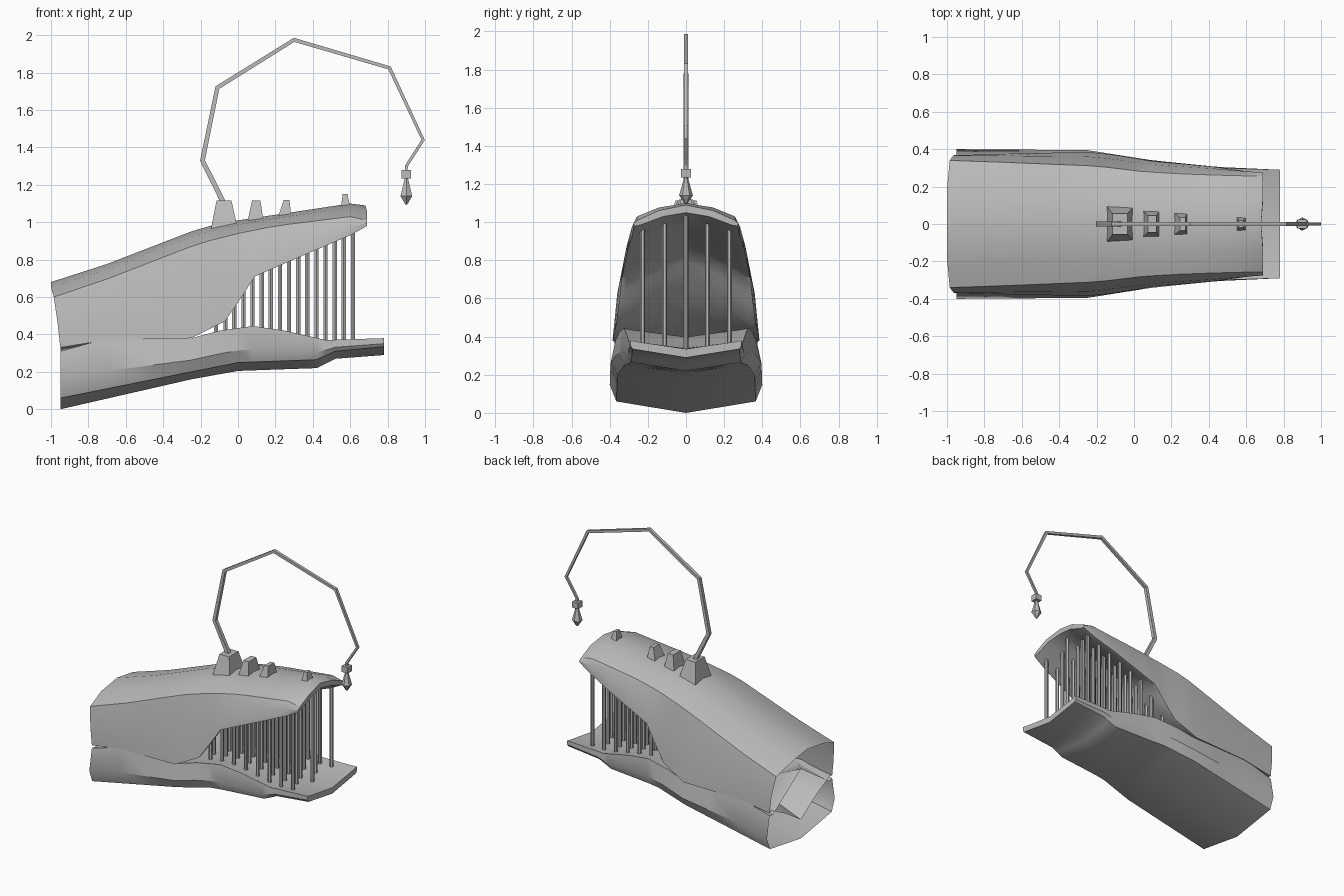
import bpy, bmesh
from math import radians
from mathutils import Vector

cube = bpy.data.objects.get("Cube")
if cube:
    bpy.data.objects.remove(cube)

grey = bpy.data.materials.new("plain_grey")
grey.use_nodes = True
COLOUR = (0.5, 0.5, 0.5, 1)
grey.diffuse_color = COLOUR
grey.node_tree.nodes["Principled BSDF"].inputs["Base Color"].default_value = COLOUR


def finish(name, bm, smooth=None):
    bmesh.ops.recalc_face_normals(bm, faces=bm.faces)
    mesh = bpy.data.meshes.new(name)
    bm.to_mesh(mesh)
    bm.free()
    mesh.materials.append(grey)
    ob = bpy.data.objects.new(name, mesh)
    bpy.context.collection.objects.link(ob)
    if smooth:
        bpy.ops.object.select_all(action='DESELECT')
        ob.select_set(True)
        bpy.context.view_layer.objects.active = ob
        bpy.ops.object.shade_smooth_by_angle(angle=radians(smooth))
    return ob


def at(table, x):
    """Linear interpolation in a list of (x, value) pairs."""
    if x <= table[0][0]:
        return table[0][1]
    for (a, u), (b, v) in zip(table, table[1:]):
        if x <= b:
            return u + (v - u) * (x - a) / (b - a)
    return table[-1][1]


def bridge(bm, rings):
    for a, b in zip(rings, rings[1:]):
        n = len(a)
        for i in range(n):
            j = (i + 1) % n
            bm.faces.new((a[i], a[j], b[j], b[i]))


def jaw(name, stations, half_section):
    """Loft mirrored half sections along x; back open, front closed."""
    bm = bmesh.new()
    rings = []
    for x in stations:
        half = half_section(x)
        pts = half + [(px, -y, z) for px, y, z in half[-2:0:-1]]
        rings.append([bm.verts.new(p) for p in pts])
    bridge(bm, rings)
    cap = bm.faces.new(rings[-1])
    bmesh.ops.triangulate(bm, faces=[cap])
    return finish(name, bm, 32)


# Upper jaw: ridge, shoulder, cheek, lip and palate lines
ridge_z = [(-.95, .68), (-.2, .97), (0, 1.01), (.6, 1.1), (.69, 1.09)]
shoulder_y = [(-.95, .34), (-.2, .31), (.05, .28), (.3, .265), (.69, .255)]
shoulder_z = [(-.95, .6), (-.2, .89), (0, .94), (.2, .98), (.6, 1.03), (.69, 1.01)]
lip_y = [(-.95, .37), (-.25, .385), (-.1, .37), (.1, .335), (.4, .31), (.69, .27)]
lip_z = [(-.95, .33), (-.7, .37), (-.25, .38), (-.07, .47), (0, .57),
         (.09, .71), (.25, .78), (.6, .93), (.69, .98)]
palate_z = [(-.95, .14), (-.3, .4), (-.1, .64), (.1, .86), (.4, .98), (.69, 1.05)]


def upper_section(x):
    sy, sz, rz = at(shoulder_y, x), at(shoulder_z, x), at(ridge_z, x)
    ly, lz = at(lip_y, x), at(lip_z, x)
    back = .05 if x < -.9 else 0
    front = .01 if x > .65 else 0
    return [(x - back - front, 0, rz),
            (x - back, sy * .55, (rz + sz) / 2 + .012),
            (x - back * .7, sy, sz),
            (x - back * .3, (sy + ly) / 2 + .012, (sz + lz) / 2),
            (x, ly, lz),
            (x, ly - .03, lz + .005),
            (x, (ly - .03) * .5, (lz + at(palate_z, x)) / 2 + .015),
            (x - front, 0, at(palate_z, x))]


jaw("upper_jaw", [-.95, -.7, -.45, -.25, -.15, -.07, 0, .04, .09, .16, .25, .42, .6, .69],
    upper_section)

# Lower jaw: keel, bottom corner, rim and mouth floor lines
keel_z = [(-.95, 0), (-.25, .16), (0, .205), (.42, .22), (.52, .27), (.78, .29)]
corner_y = [(-.95, .365), (-.25, .36), (.1, .31), (.45, .285), (.78, .28)]
corner_z = [(-.95, .06), (-.25, .2), (0, .25), (.42, .265), (.52, .31), (.78, .335)]
bulge_y = [(-.95, .4), (-.25, .395), (.1, .34), (.45, .305), (.78, .29)]
rim_y = [(-.95, .37), (-.25, .37), (.1, .325), (.45, .3), (.78, .29)]
rim_z = [(-.95, .31), (-.7, .38), (-.25, .38), (-.1, .42), (.08, .445),
         (.25, .42), (.47, .37), (.78, .38)]
floor_z = [(-.95, .52), (-.6, .36), (-.3, .36), (.1, .4), (.45, .34), (.78, .335)]


def lower_section(x):
    cz, rz, ry = at(corner_z, x), at(rim_z, x), at(rim_y, x)
    return [(x, 0, at(keel_z, x)),
            (x, at(corner_y, x), cz),
            (x, at(bulge_y, x), cz + (rz - cz) * .35),
            (x, ry, rz),
            (x, ry - .04, rz - .008),
            (x, 0, at(floor_z, x))]


jaw("lower_jaw", [-.95, -.7, -.45, -.25, -.1, 0, .08, .16, .25, .35, .42, .47, .52, .65, .78],
    lower_section)


# Bars standing between the jaws, in five rows
def bar_row(name, y, first, count):
    bm = bmesh.new()
    for k in range(count):
        x = first - .0975 * k
        side = abs(y) / (at(lip_y, x) - .03)
        bottom = at(floor_z, x) + side * (at(rim_z, x) - at(floor_z, x)) - .02
        top = at(palate_z, x) + side * (at(lip_z, x) - at(palate_z, x)) + .02
        if top - bottom < .05:
            continue
        geo = bmesh.ops.create_cone(bm, cap_ends=True, segments=6, radius1=.013,
                                    radius2=.013, depth=top - bottom)
        bmesh.ops.translate(bm, verts=geo["verts"], vec=(x, y, (top + bottom) / 2))
    finish(name, bm, 32)


bar_row("middle_bars", 0, .615, 8)
for tag, s in (("left", 1), ("right", -1)):
    bar_row("inner_bars_" + tag, s * .112, .565, 8)
    bar_row("outer_bars_" + tag, s * .228, .615, 8)


# Tapered blocks on the ridge
def block(name, base, base_y, top, top_y, base_z, top_z):
    bm = bmesh.new()
    rings = []
    for (x0, x1), y, z in ((base, base_y, base_z), (top, top_y, top_z)):
        rings.append([bm.verts.new(p) for p in
                      ((x0, -y, z), (x1, -y, z), (x1, y, z), (x0, y, z))])
    bridge(bm, rings)
    bm.faces.new(rings[0])
    bm.faces.new(rings[1])
    finish(name, bm)


block("ridge_block_1", (-.145, 0), .095, (-.115, -.035), .055, .96, 1.115)
block("ridge_block_2", (.05, .137), .07, (.075, .12), .045, 1.0, 1.115)
block("ridge_block_3", (.215, .285), .058, (.245, .275), .035, 1.03, 1.12)
block("ridge_block_4", (.55, .6), .036, (.56, .585), .02, 1.08, 1.15)

# Bent rod, square in section and thinner towards the tip
path = [(-.07, 1.09), (-.19, 1.33), (-.11, 1.72), (.3, 1.975), (.81, 1.825), (.99, 1.44),
        (.9, 1.3), (.9, 1.26)]
points = [Vector((x, 0, z)) for x, z in path]
bm = bmesh.new()
rings = []
for i, p in enumerate(points):
    before = (p - points[max(i - 1, 0)]).normalized()
    after = (points[min(i + 1, len(points) - 1)] - p).normalized()
    along = (before + after).normalized()
    r = .014 - .001 * i
    n = Vector((along.z, 0, -along.x)) * r
    w = Vector((0, r, 0))
    rings.append([bm.verts.new(p + d) for d in (n + w, n - w, -n - w, -n + w)])
bridge(bm, rings)
bm.faces.new(rings[0])
bm.faces.new(rings[-1])
finish("bent_rod", bm)

# Hanging lure
block("lure_cap", (.875, .925), .025, (.875, .925), .025, 1.235, 1.28)
bm = bmesh.new()
for z0, z1, r0, r1 in ((1.095, 1.14, .006, .036), (1.14, 1.235, .036, .01)):
    geo = bmesh.ops.create_cone(bm, cap_ends=False, segments=6, radius1=r0, radius2=r1,
                                depth=z1 - z0)
    bmesh.ops.translate(bm, verts=geo["verts"], vec=(.9, 0, (z0 + z1) / 2))
bmesh.ops.remove_doubles(bm, verts=bm.verts, dist=.001)
bmesh.ops.holes_fill(bm, edges=bm.edges)
finish("lure_drop", bm)
